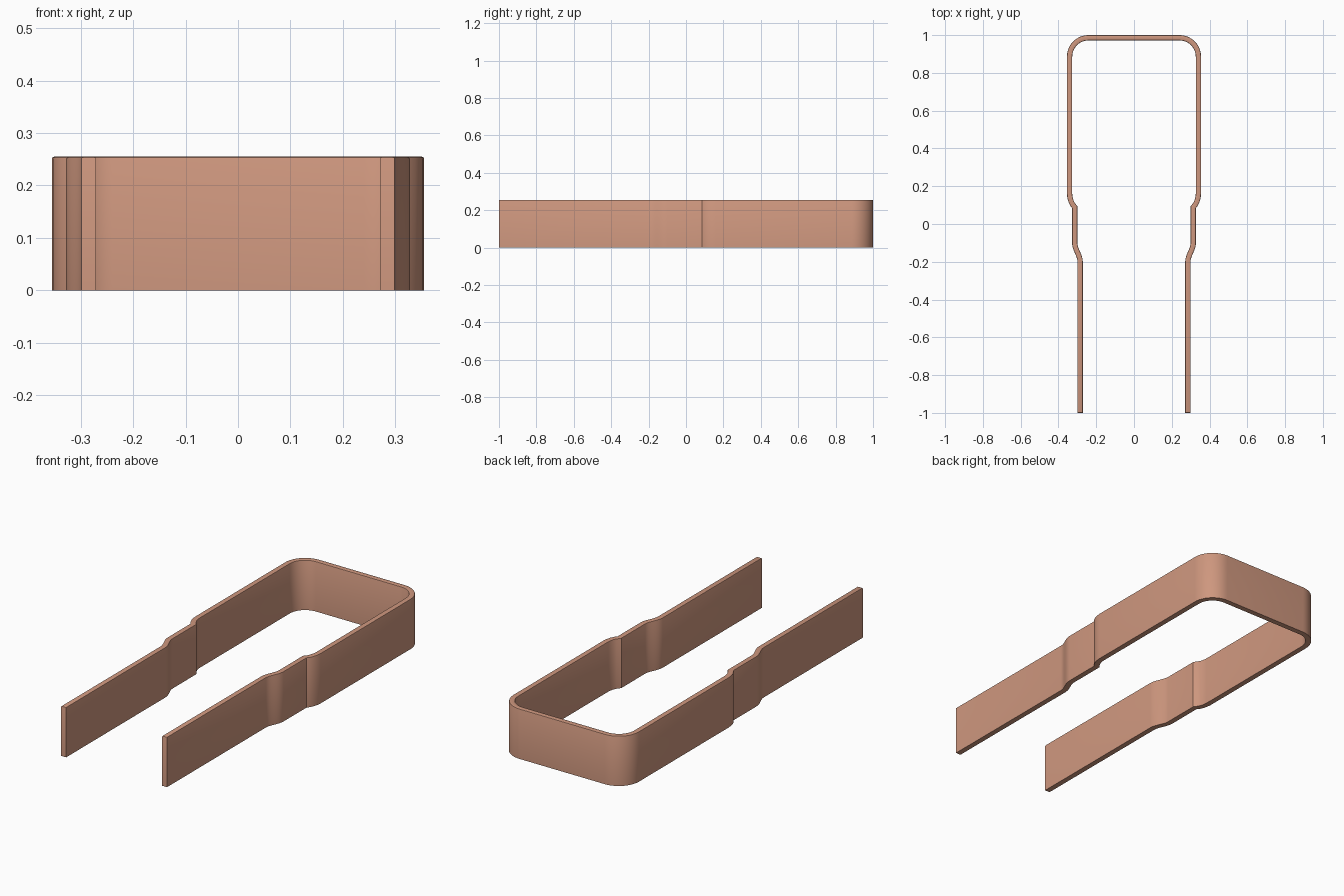
import bpy, bmesh, math
from mathutils import Vector

if "Cube" in bpy.data.objects:
    bpy.data.objects.remove(bpy.data.objects["Cube"])

THICK, HEIGHT = 0.028, 0.255

# Centre line of the right half, from the middle of the back to the leg tip
half = []
r = 0.1
for i in range(13):
    a = math.pi / 2 * (1 - i / 12)
    half.append((0.241 + r * math.cos(a), 0.886 + r * math.sin(a)))
half += [(0.341, 0.16), (0.339, 0.141), (0.334, 0.122), (0.326, 0.105), (0.314, 0.089)]
# Soft S-shaped step from the waist to the narrow leg
for i in range(9):
    t = i / 8
    half.append((0.314 - 0.029 * (3 * t * t - 2 * t ** 3), -0.1 - 0.1 * t))
half.append((0.285, -1.0))
path = [Vector((-x, y)) for x, y in reversed(half)] + [Vector(p) for p in half]


def offset(points, d):
    """Shift a path sideways with mitred joints."""
    out = []
    for i, p in enumerate(points):
        a = (p - points[max(i - 1, 0)]).normalized()
        b = (points[min(i + 1, len(points) - 1)] - p).normalized()
        a, b = (a if a.length else b), (b if b.length else a)
        na, nb = Vector((-a.y, a.x)), Vector((-b.y, b.x))
        m = (na + nb).normalized()
        out.append(p + m * d / m.dot(nb))
    return out


# Extruded strip
left, right = offset(path, THICK / 2), offset(path, -THICK / 2)
bm = bmesh.new()
rings = []
for a, b in zip(left, right):
    rings.append([bm.verts.new((p.x, p.y, z)) for p, z in
                  ((a, 0), (b, 0), (b, HEIGHT), (a, HEIGHT))])
for p, q in zip(rings, rings[1:]):
    for k in range(4):
        j = (k + 1) % 4
        bm.faces.new((p[k], p[j], q[j], q[k]))
bm.faces.new(rings[0])
bm.faces.new(rings[-1][::-1])
bmesh.ops.recalc_face_normals(bm, faces=bm.faces)

# Slightly eased upper rim
rim = [e for e in bm.edges if all(v.co.z > HEIGHT - 1e-4 for v in e.verts)
       and any(abs(f.normal.z) < 0.5 for f in e.link_faces)]
bmesh.ops.bevel(bm, geom=rim, offset=0.004, segments=2, profile=0.5, affect='EDGES')

mesh = bpy.data.meshes.new("bent_strip_clip")
bm.to_mesh(mesh)
bm.free()
clip = bpy.data.objects.new("bent_strip_clip", mesh)
bpy.context.collection.objects.link(clip)

mat = bpy.data.materials.new("copper")
mat.diffuse_color = (0.62, 0.31, 0.21, 1)
mat.use_nodes = True
mat.node_tree.nodes["Principled BSDF"].inputs["Base Color"].default_value = mat.diffuse_color
mesh.materials.append(mat)

bpy.context.view_layer.objects.active = clip
clip.select_set(True)
bpy.ops.object.shade_smooth_by_angle(angle=math.radians(30))
